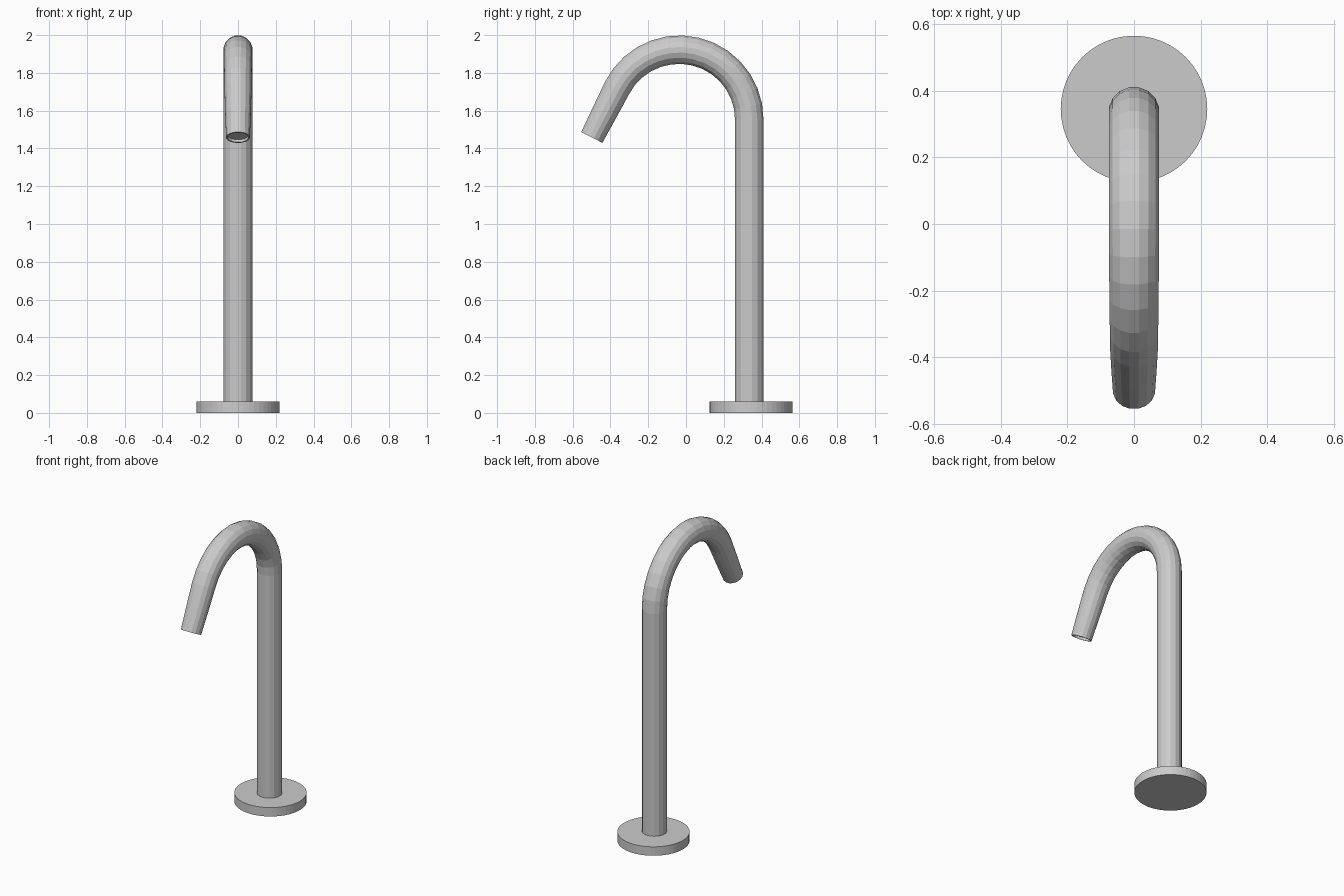
import bpy, bmesh
from math import sin, cos, pi, radians
from mathutils import Vector

if "Cube" in bpy.data.objects:
    bpy.data.objects.remove(bpy.data.objects["Cube"])

SIDES = 16
PIPE_R, TIP_R = 0.077, 0.064
BEND_R, BEND_Y, BEND_Z = 0.37, -0.035, 1.553
END_ANGLE = 153


def finish(bm, name):
    bmesh.ops.recalc_face_normals(bm, faces=bm.faces)
    mesh = bpy.data.meshes.new(name)
    bm.to_mesh(mesh)
    bm.free()
    obj = bpy.data.objects.new(name, mesh)
    bpy.context.collection.objects.link(obj)
    return obj


def add_ring(bm, y, z, tangent, radius):
    # circle perpendicular to a tangent (y, z) in the x = 0 plane
    side = Vector((0, tangent[1], -tangent[0]))
    ring = []
    for i in range(SIDES):
        a = 2 * pi * (i + 0.5) / SIDES
        ring.append(bm.verts.new(Vector((0, y, z)) + Vector((radius * cos(a), 0, 0)) + side * radius * sin(a)))
    return ring


# round base flange
bm = bmesh.new()
bmesh.ops.create_cone(bm, cap_ends=True, segments=48, radius1=0.22, radius2=0.22, depth=0.06)
bmesh.ops.translate(bm, verts=bm.verts, vec=(0, 0.345, 0.03))
base = finish(bm, "base_flange")

# spout path: upright, bend, straight tapered tip, recessed outlet
path = [(BEND_Y + BEND_R, 0.05, (0, 1), PIPE_R)]
steps = 14
for i in range(steps + 1):
    a = radians(END_ANGLE) * i / steps
    r = PIPE_R - 0.004 * max(0, i / steps - 0.6) / 0.4
    path.append((BEND_Y + BEND_R * cos(a), BEND_Z + BEND_R * sin(a), (-sin(a), cos(a)), r))
y, z, t, _ = path[-1]
for dist, r in ((0.15, 0.069), (0.295, TIP_R), (0.295, TIP_R - 0.008), (0.28, TIP_R - 0.008)):
    path.append((y + t[0] * dist, z + t[1] * dist, t, r))

# spout tube
bm = bmesh.new()
rings = [add_ring(bm, *p) for p in path]
for lo, hi in zip(rings, rings[1:]):
    for i in range(SIDES):
        j = (i + 1) % SIDES
        bm.faces.new((lo[i], lo[j], hi[j], hi[i]))
bm.faces.new(rings[0])
bm.faces.new(rings[-1])
spout = finish(bm, "spout_pipe")
